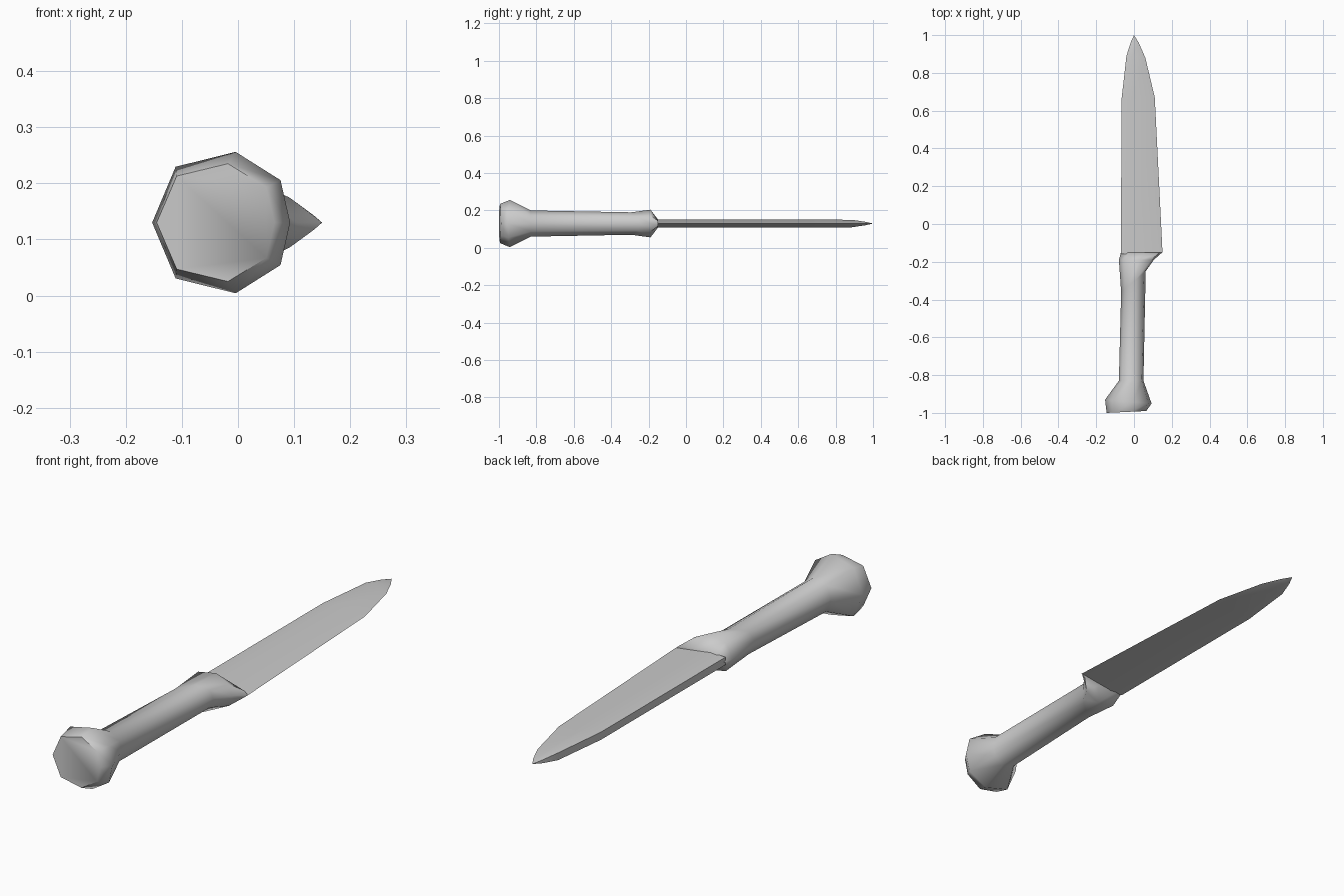
import bpy
import bmesh
import math

cube = bpy.data.objects.get("Cube")
if cube:
    bpy.data.objects.remove(cube)

MID_Z = 0.13

grey = bpy.data.materials.new("plain grey")
grey.use_nodes = True
colour = (0.6, 0.6, 0.6, 1)
grey.diffuse_color = colour
grey.node_tree.nodes["Principled BSDF"].inputs["Base Color"].default_value = colour


def loft(name, rings, angle, cap_start=True, cap_end=True):
    """Skin matching rings of points into one object."""
    bm = bmesh.new()
    loops = [[bm.verts.new(p) for p in ring] for ring in rings]
    for a, b in zip(loops, loops[1:]):
        for i in range(len(a)):
            j = (i + 1) % len(a)
            bm.faces.new((a[i], a[j], b[j], b[i]))
    if cap_start:
        bm.faces.new(loops[0])
    if cap_end:
        bm.faces.new(loops[-1])
    bmesh.ops.remove_doubles(bm, verts=bm.verts, dist=0.0005)
    bmesh.ops.recalc_face_normals(bm, faces=bm.faces)
    mesh = bpy.data.meshes.new(name)
    bm.to_mesh(mesh)
    bm.free()
    obj = bpy.data.objects.new(name, mesh)
    bpy.context.collection.objects.link(obj)
    mesh.materials.append(grey)
    bpy.ops.object.select_all(action='DESELECT')
    obj.select_set(True)
    bpy.context.view_layer.objects.active = obj
    bpy.ops.object.shade_smooth_by_angle(angle=math.radians(angle))
    return obj


# Uneven octagon shared by every handle ring
UPPER = [(-1, 0), (-0.66, 0.79), (0.21, 1), (0.86, 0.6), (1, 0)]
OCTAGON = UPPER + [(x, -z) for x, z in UPPER[-2:0:-1]]


def handle_ring(y_left, y_right, left, right, half_height):
    centre, half = (left + right) / 2, (right - left) / 2
    return [(centre + u * half,
             y_left + (y_right - y_left) * (u + 1) / 2,
             MID_Z + v * half_height) for u, v in OCTAGON]


# Handle: pommel, grip and flared bolster
loft("handle", [
    handle_ring(-1.0, -0.99, -0.145, 0.065, 0.105),
    handle_ring(-0.93, -0.95, -0.153, 0.093, 0.126),
    handle_ring(-0.83, -0.83, -0.08, 0.05, 0.07),
    handle_ring(-0.36, -0.25, -0.068, 0.062, 0.06),
    handle_ring(-0.19, -0.19, -0.08, 0.105, 0.074),
    handle_ring(-0.15, -0.15, -0.069, 0.15, 0.022),
], 60)


def blade_ring(y_spine, y_edge, spine, edge, thick):
    ridge = spine + (edge - spine) * 0.3
    y_ridge = y_spine + (y_edge - y_spine) * 0.3
    return [(spine, y_spine, MID_Z + thick * 0.75),
            (ridge, y_ridge, MID_Z + thick),
            (edge, y_edge, MID_Z),
            (ridge, y_ridge, MID_Z - thick),
            (spine, y_spine, MID_Z - thick * 0.75)]


# Blade: flat spine on the right, cutting edge on the left
loft("blade", [
    blade_ring(-0.16, -0.152, -0.068, 0.151, 0.021),
    blade_ring(0.65, 0.67, -0.067, 0.11, 0.021),
    blade_ring(0.89, 0.88, -0.04, 0.06, 0.02),
    blade_ring(0.96, 0.96, -0.018, 0.025, 0.009),
    blade_ring(1.0, 1.0, 0, 0, 0),
], 50, cap_end=False)
